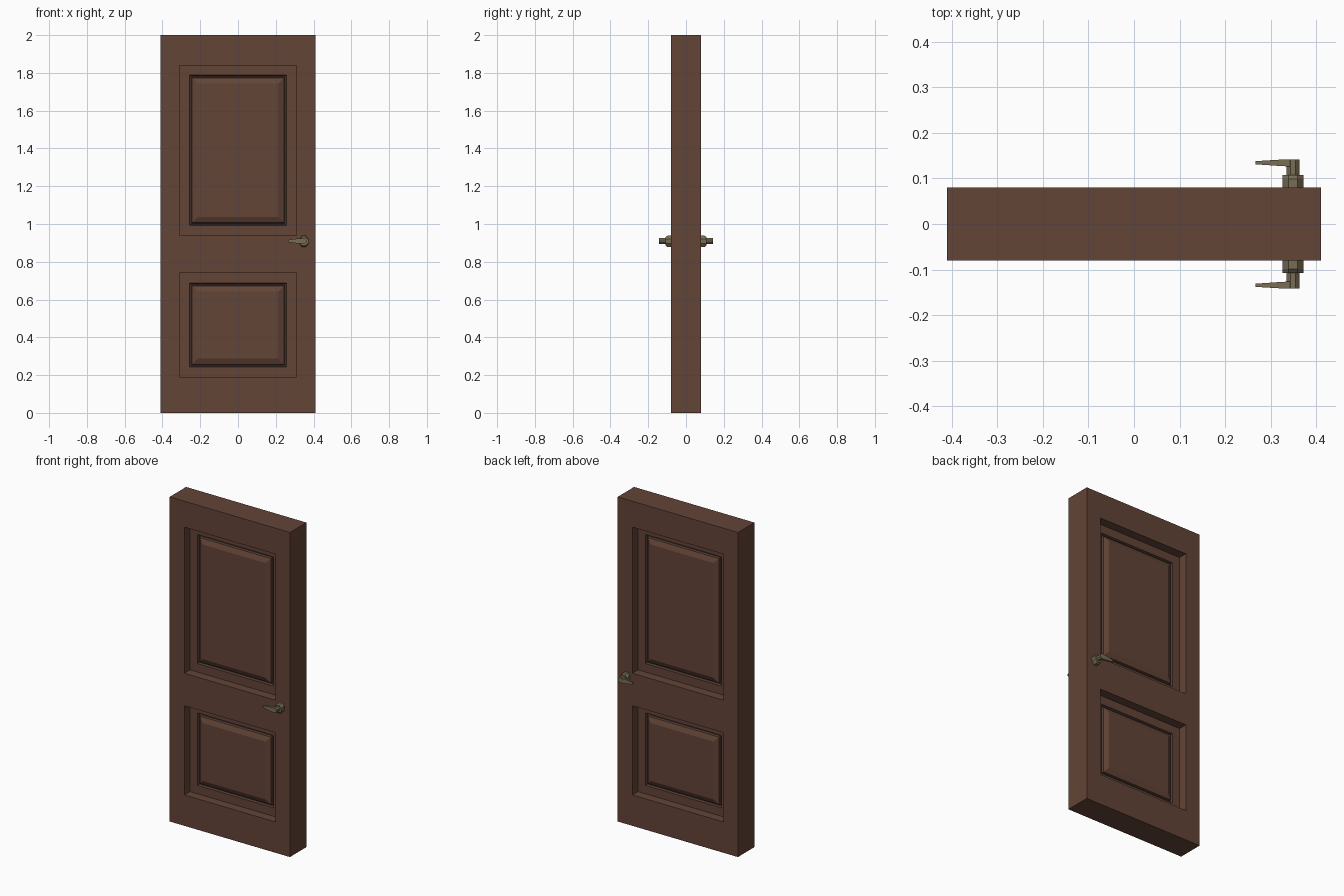
import bpy, bmesh, math

if "Cube" in bpy.data.objects:
    bpy.data.objects.remove(bpy.data.objects["Cube"])

HALF = 0.08          # half thickness of the door
FLOOR = 0.055        # depth of the panel recess


def material(name, color):
    m = bpy.data.materials.new(name)
    m.diffuse_color = (*color, 1)
    m.use_nodes = True
    m.node_tree.nodes["Principled BSDF"].inputs["Base Color"].default_value = m.diffuse_color
    return m


WOOD = material("brown_wood", (0.125, 0.058, 0.038))
MOULD = material("dark_moulding", (0.085, 0.046, 0.036))
METAL = material("aged_brass", (0.19, 0.155, 0.09))


def finish(bm, name, mats):
    """Store the front half as an object and mirror it to the back."""
    bmesh.ops.remove_doubles(bm, verts=bm.verts, dist=1e-5)
    me = bpy.data.meshes.new(name)
    bm.to_mesh(me)
    bm.free()
    for m in mats:
        me.materials.append(m)
    ob = bpy.data.objects.new(name, me)
    bpy.context.collection.objects.link(ob)
    mod = ob.modifiers.new("both_faces", 'MIRROR')
    mod.use_axis = (False, True, False)
    mod.use_clip = False
    return ob


def quad(bm, pts, mat=0):
    f = bm.faces.new([bm.verts.new(p) for p in pts])
    f.material_index = mat


def rect(x, z0, z1, y):
    return [(-x, y, z0), (x, y, z0), (x, y, z1), (-x, y, z1)]


def bridge(bm, a, b, mat=0):
    n = len(a)
    for i in range(n):
        j = (i + 1) % n
        quad(bm, (a[i], a[j], b[j], b[i]), mat)


# Door frame: stiles, rails, outer edges and recess walls
PANELS = {"lower_panel": (0.19, 0.74), "upper_panel": (0.94, 1.84)}
PX = 0.31
bm = bmesh.new()
xs = [-0.41, -PX, PX, 0.41]
zs = [0, 0.19, 0.74, 0.94, 1.84, 2]
for i in range(3):
    for k in range(5):
        if i == 1 and k in (1, 3):
            continue
        x0, x1, z0, z1 = xs[i], xs[i + 1], zs[k], zs[k + 1]
        quad(bm, [(x0, -HALF, z0), (x1, -HALF, z0), (x1, -HALF, z1), (x0, -HALF, z1)])
bridge(bm, rect(0.41, 0, 2, 0), rect(0.41, 0, 2, -HALF))
for z0, z1 in PANELS.values():
    bridge(bm, rect(PX, z0, z1, -HALF), rect(PX, z0, z1, FLOOR - HALF))
bmesh.ops.remove_doubles(bm, verts=bm.verts, dist=1e-5)
bmesh.ops.dissolve_limit(bm, angle_limit=0.01, verts=bm.verts, edges=bm.edges)
finish(bm, "door_frame", [WOOD])

# Raised panels: (inset, depth, material of the band reaching this ring)
PROFILE = [(0, FLOOR, 0), (0.052, FLOOR, 0), (0.057, FLOOR + 0.012, 1),
           (0.063, FLOOR + 0.012, 1), (0.067, FLOOR, 1), (0.097, FLOOR - 0.014, 0)]
for name, (z0, z1) in PANELS.items():
    bm = bmesh.new()
    rings = [(rect(PX - d, z0 + d, z1 - d, y - HALF), m) for d, y, m in PROFILE]
    for (a, _), (b, m) in zip(rings, rings[1:]):
        bridge(bm, a, b, m)
    quad(bm, rings[-1][0])
    finish(bm, name, [WOOD, MOULD])


def loft(name, sections):
    """Closed solid through matching cross-sections."""
    bm = bmesh.new()
    for a, b in zip(sections, sections[1:]):
        bridge(bm, a, b)
    quad(bm, sections[0])
    quad(bm, sections[-1])
    bmesh.ops.remove_doubles(bm, verts=bm.verts, dist=1e-5)
    bmesh.ops.recalc_face_normals(bm, faces=bm.faces)
    return finish(bm, name, [METAL])


def octagon(y, rx, rz, cx=0.349, cz=0.908):
    c = 1 / math.cos(math.pi / 8)
    return [(cx + c * rx * math.cos(a), y, cz + c * rz * math.sin(a))
            for a in (math.pi / 8 + i * math.pi / 4 for i in range(8))]


def bar(x, y0, y1, h, cz=0.91):
    return [(x, -y0, cz - h), (x, -y1, cz - h), (x, -y1, cz + h), (x, -y0, cz + h)]


# Handle: rose plate, neck and tapered lever
loft("handle_rose", [octagon(-0.075, 0.0235, 0.030), octagon(-0.099, 0.0235, 0.030),
                     octagon(-0.108, 0.0235, 0.022)])
loft("handle_neck", [octagon(-0.10, 0.014, 0.015, cz=0.91),
                     octagon(-0.142, 0.014, 0.015, cz=0.91)])
loft("handle_lever", [bar(0.350, 0.126, 0.1415, 0.0145), bar(0.325, 0.127, 0.1415, 0.0145),
                      bar(0.267, 0.131, 0.138, 0.006)])
